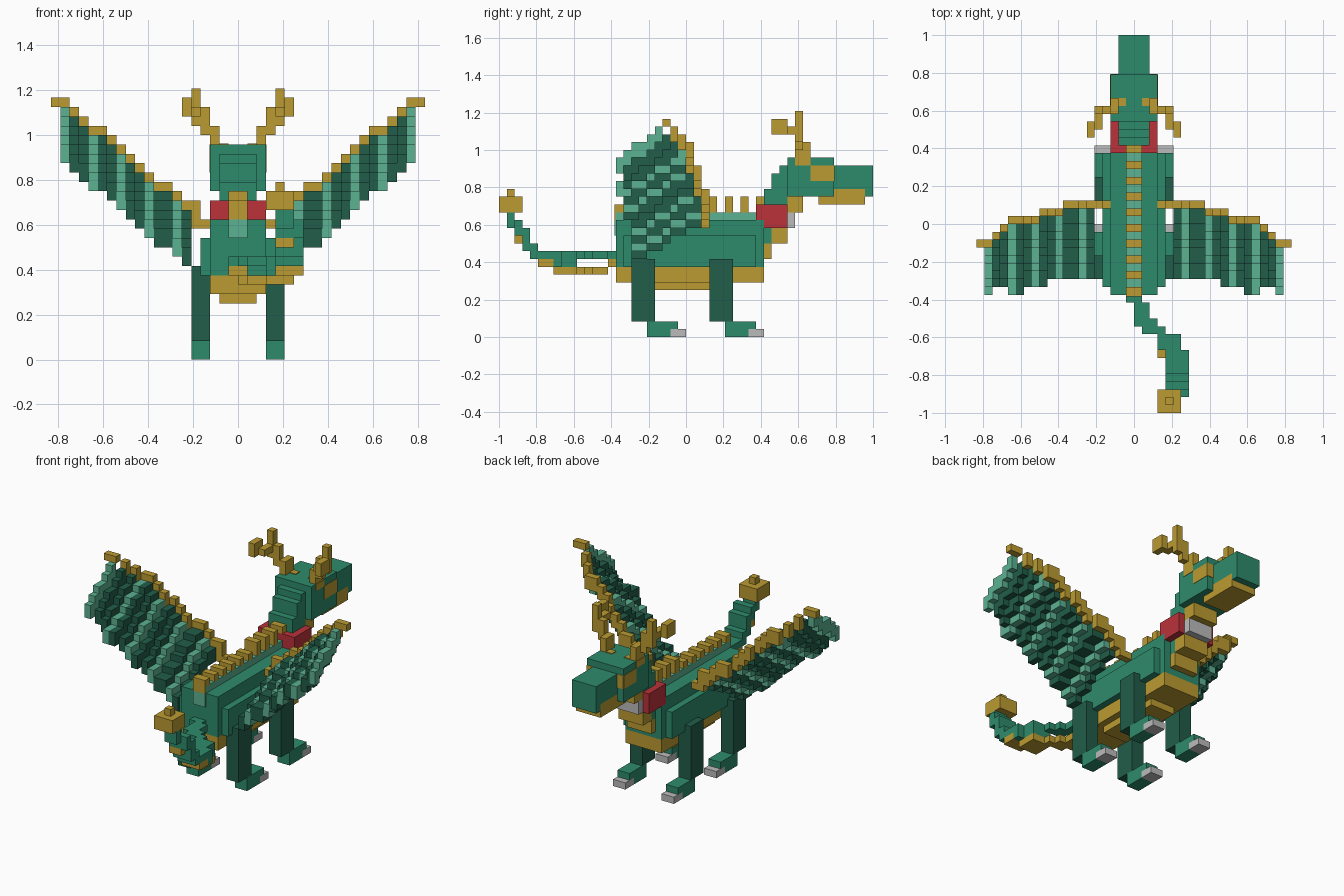
import bpy
import bmesh

UNIT = 1 / 24  # edge length of one building block

default_cube = bpy.data.objects.get("Cube")
if default_cube:
    bpy.data.objects.remove(default_cube, do_unlink=True)


def make_material(name, red, green, blue):
    material = bpy.data.materials.new(name)
    material.use_nodes = True
    color = (red, green, blue, 1)
    material.diffuse_color = color
    material.node_tree.nodes["Principled BSDF"].inputs["Base Color"].default_value = color
    return material


GREEN = make_material("scale green", .027, .258, .15)
DARK = make_material("dark green", .015, .11, .068)
LIGHT = make_material("light green", .107, .445, .287)
GOLD = make_material("horn gold", .5, .33, .031)
RED = make_material("collar red", .49, .032, .042)
GREY = make_material("claw grey", .5, .5, .5)


def add_part(name, material, boxes, mirrored=False):
    """Join blocks given as x, y and z spans, optionally repeated across x."""
    bm = bmesh.new()
    spans = list(boxes)
    if mirrored:
        spans += [((-x[1], -x[0]), y, z) for x, y, z in boxes]
    for x, y, z in spans:
        verts = bmesh.ops.create_cube(bm, size=1)["verts"]
        for vert in verts:
            for axis, (low, high) in enumerate((x, y, z)):
                side = vert.co[axis] > 0
                vert.co[axis] = (high if side else low) * UNIT
    mesh = bpy.data.meshes.new(name)
    bm.to_mesh(mesh)
    bm.free()
    mesh.materials.append(material)
    part = bpy.data.objects.new(name, mesh)
    bpy.context.collection.objects.link(part)
    return part


def wide(half_width):
    return (-half_width, half_width)


# Body and belly
add_part("body", GREEN, [
    (wide(3), (-9, 10), (9, 15)),
    (wide(4), (-8, 9), (9, 13)),
])
add_part("belly", GOLD, [
    (wide(3), (-9, 10), (7, 9)),
    (wide(2), (-4, 6), (6, 7)),
])

# Back ridge with a row of spikes
add_part("back_ridge", LIGHT, [
    (wide(1), (-9, 9), (15, 16)),
    (wide(1), (-9.2, -9), (13, 15)),
])
add_part("back_spikes", GOLD, [
    (wide(1), (y, y + 1), (16, 18 if y > 2 else 17)) for y in range(-9, 10, 2)
] + [(wide(1), (-9.2, -9), (15, 17))])

# Neck, throat and collar
add_part("neck", GREEN, [
    (wide(2), (9, 11), (12, 15)),
    (wide(2), (10, 13), (14, 17)),
    (wide(2), (10, 13), (17, 19)),
    (wide(2), (11, 13), (19, 21)),
    (wide(2), (12, 13), (21, 22)),
])
add_part("throat", GOLD, [
    (wide(2), (10, 11), (10, 12)),
    (wide(2), (11, 13), (12, 14)),
    (wide(2), (13, 15), (16, 18)),
])
add_part("collar", RED, [((2, 3), (9, 13), (14, 17))], mirrored=True)
add_part("collar_back", RED, [(wide(2), (9, 10), (15, 17))])
add_part("collar_buckle", GREY, [(wide(2), (13, 14), (14, 16))])

# Head
add_part("head", GREEN, [(wide(3), (13, 19), (18, 23))])
add_part("snout", GREEN, [
    (wide(2), (19, 24), (19, 22)),
    (wide(2), (23, 24), (18, 19)),
])
add_part("jaw", GOLD, [
    (wide(2), (17, 23), (17, 18)),
    (wide(2), (19, 23), (18, 19)),
])
add_part("eye_patches", GOLD, [
    ((3, 3.06), (16, 19), (20, 22)),
    ((3, 3.06), (14, 16), (22, 23)),
    ((2, 3), (19, 19.06), (20, 22)),
], mirrored=True)

# Branching horns
add_part("horns", GOLD, [
    ((1, 2), (15, 16), (23, 23.1)),
    ((2, 3), (14, 16), (23, 25)),
    ((3, 4), (14, 15), (24, 27)),
    ((4, 5), (14, 15), (25, 29)),
    ((4, 5), (12, 14), (26, 27)),
    ((5, 6), (11, 13), (26, 28)),
], mirrored=True)

# Legs, feet and claws
for place, y in (("front", 3), ("back", -7)):
    add_part(place + "_legs", DARK, [((3, 5), (y, y + 3), (2, 10))], mirrored=True)
    add_part(place + "_feet", GREEN, [
        ((3, 5), (y + 2, y + 5), (0, 2)),
        ((3, 5), (y + 5, y + 6), (1, 2)),
    ], mirrored=True)
    add_part(place + "_claws", GREY, [((3, 5), (y + 5, y + 7), (0, 1))], mirrored=True)

# Curling tail with a gold underside
add_part("tail", GREEN, [
    (wide(1), (-10, -9), (10, 11)),
    ((0, 2), (-12, -10), (10, 11)),
    ((0, 3), (-13, -12), (10, 11)),
    ((1, 4), (-14, -13), (10, 11)),
    ((3, 6), (-16, -14), (9, 11)),
    ((4, 7), (-17, -16), (9, 11)),
    ((4, 7), (-19, -17), (10, 11)),
    ((4, 7), (-20, -19), (10, 12)),
    ((4, 7), (-21, -20), (11, 14)),
    ((4, 7), (-22, -21), (13, 15)),
    ((4, 6), (-23, -22), (14, 16)),
])
add_part("tail_underside", GOLD, [
    (wide(1), (-10, -9), (9, 10)),
    ((0, 2), (-12, -10), (8, 9)),
    ((0, 3), (-13, -12), (8, 9)),
    ((1, 4), (-14, -13), (8, 9)),
    ((3, 6), (-17, -14), (8, 9)),
    ((4, 7), (-19, -17), (9, 10)),
    ((4, 6), (-22, -21), (12, 13)),
])
add_part("tail_tip", GOLD, [
    ((3, 6), (-24, -21), (16, 18)),
    ((4, 5), (-23, -22), (18, 19)),
])


# Wings: a rising gold edge and stepped strips that fall towards the back
def edge_front(column):
    if column < 9:
        return 2
    if column < 12:
        return 1
    return 0 if column < 16 else 15 - column


STEPS = 5
edge, light_strips, dark_strips = [], [], []
for column in range(5, 19):
    x = (column, column + 1)
    top = round(27 - .85 * (18 - column))
    front = edge_front(column)
    edge.append((x, (front, front + 1), (top - (column < 18), top + 1)))
    back = -9 if column in (14, 15, 18) else -8 if column > 10 else -7
    strips = light_strips if column % 3 == 0 else dark_strips
    stops = [round(front + (back - front) * i / STEPS) for i in range(STEPS + 1)]
    for i in range(STEPS):
        strips.append((x, (stops[i + 1], stops[i]), (top - i - 2, top - i)))
edge += [
    ((19, 20), (-3, -2), (27, 28)),
    ((3, 5), (2, 3), (14, 15)),
    ((4, 5), (2, 3), (15, 17)),
]
add_part("wing_edges", GOLD, edge, mirrored=True)
add_part("wing_light_strips", LIGHT, light_strips, mirrored=True)
add_part("wing_dark_strips", DARK, dark_strips, mirrored=True)
